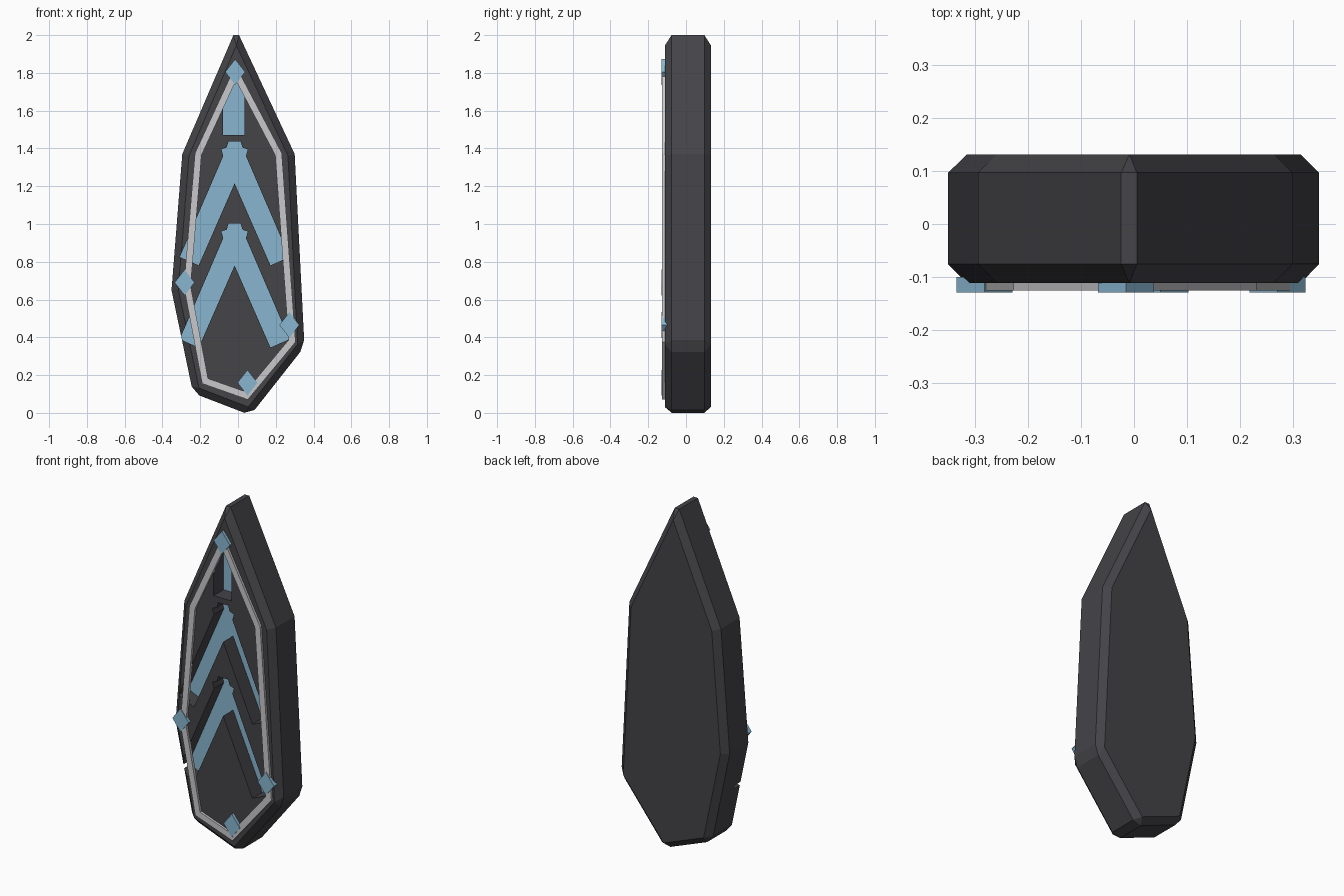
import bpy, bmesh
from mathutils import Vector

if "Cube" in bpy.data.objects:
    bpy.data.objects.remove(bpy.data.objects["Cube"], do_unlink=True)


def material(name, rgb):
    m = bpy.data.materials.new(name)
    m.use_nodes = True
    m.diffuse_color = (*rgb, 1)
    m.node_tree.nodes["Principled BSDF"].inputs["Base Color"].default_value = (*rgb, 1)
    return m


charcoal = material("charcoal", (0.058, 0.056, 0.064))
ice_blue = material("ice_blue", (0.25, 0.47, 0.63))
silver = material("silver", (0.58, 0.57, 0.59))


def inset(poly, d):
    """Mitred inset of a clockwise (x, z) outline."""
    out = []
    for i, p in enumerate(poly):
        p = Vector(p)
        a = (p - Vector(poly[i - 1])).normalized()
        b = (Vector(poly[(i + 1) % len(poly)]) - p).normalized()
        na, nb = Vector((a.y, -a.x)), Vector((b.y, -b.x))
        out.append(p + (na + nb) * d / (1 + na.dot(nb)))
    return out


def chamfer(poly, cuts):
    """Replace each corner by two points moved along its edges."""
    out = []
    for i, p in enumerate(poly):
        p = Vector(p)
        for q in (poly[i - 1], poly[(i + 1) % len(poly)]):
            out.append(p + (Vector(q) - p).normalized() * cuts[i])
    return out


def loft(name, loops, mats, caps=True):
    """Join (outline, y) loops; without caps the last loop closes on the first."""
    bm = bmesh.new()
    rings = [[bm.verts.new((p[0], y, p[1])) for p in poly] for poly, y in loops]
    n = len(rings[0])
    pairs = list(zip(rings, rings[1:]))
    if caps:
        bm.faces.new(rings[0])
        bm.faces.new(rings[-1])
    else:
        pairs.append((rings[-1], rings[0]))
    for r, s in pairs:
        for i in range(n):
            j = (i + 1) % n
            bm.faces.new((r[i], r[j], s[j], s[i]))
    bmesh.ops.remove_doubles(bm, verts=bm.verts, dist=1e-5)
    bmesh.ops.recalc_face_normals(bm, faces=bm.faces)
    me = bpy.data.meshes.new(name)
    bm.to_mesh(me)
    bm.free()
    for m in mats:
        me.materials.append(m)
    ob = bpy.data.objects.new(name, me)
    bpy.context.collection.objects.link(ob)
    return ob


# Bevelled slab body
outline = [(-0.01, 2.033), (0.3, 1.37), (0.352, 0.351), (0.066, -0.012),
           (-0.238, 0.105), (-0.352, 0.65), (-0.295, 1.37)]
rim = chamfer(outline, [0.036, 0, 0.035, 0.035, 0.035, 0, 0])
face = [p for p in inset(outline, 0.036) for _ in range(2)]
body = loft("body", [(face, -0.112), (rim, -0.076), (rim, 0.097), (face, 0.132)],
            [charcoal, ice_blue])

# Recessed chevrons and upper slot
FLOOR = -0.02
half = [(0.032, 0.222), (0.042, 0.19), (0.07, 0.18), (0.06, 0.145),
        (0.29, -0.39), (0.19, -0.434)]


def chevron(cx, cz):
    right = [(cx + x, cz + z) for x, z in half]
    left = [(cx - x, cz + z) for x, z in reversed(half)]
    return right + [(cx, cz)] + left


slot = [(-0.08, 1.47), (-0.08, 1.68), (-0.02, 1.8), (0.035, 1.68), (0.035, 1.47)]
bpy.context.view_layer.objects.active = body
for name, poly in (("upper_chevron_cutter", chevron(-0.018, 1.215)),
                   ("lower_chevron_cutter", chevron(-0.018, 0.78)),
                   ("slot_cutter", slot)):
    cutter = loft(name, [(poly, -0.3), (poly, FLOOR)], [charcoal])
    cutter.hide_render = True
    mod = body.modifiers.new(name, 'BOOLEAN')
    mod.operation = 'DIFFERENCE'
    mod.solver = 'EXACT'
    mod.object = cutter
    bpy.ops.object.modifier_apply(modifier=mod.name)
    bpy.data.objects.remove(cutter, do_unlink=True)

# Groove floors are blue, everything else charcoal
for f in body.data.polygons:
    f.material_index = int(f.normal.y < -0.9 and abs(f.center.y - FLOOR) < 0.005)

# Raised silver trim
trim = [(-0.013, 1.84), (0.232, 1.375), (0.305, 0.375), (0.052, 0.07),
        (-0.19, 0.155), (-0.287, 0.67), (-0.228, 1.375)]
inner = inset(trim, 0.036)
loft("trim", [(trim, -0.108), (trim, -0.126), (inner, -0.126), (inner, -0.108)],
     [silver], caps=False)

# Diamond studs
for name, cx, cz in (("top_stud", -0.015, 1.805), ("right_stud", -0.283, 0.69),
                     ("left_stud", 0.272, 0.465), ("bottom_stud", 0.05, 0.16)):
    diamond = [(cx, cz + 0.068), (cx + 0.053, cz), (cx, cz - 0.068), (cx - 0.053, cz)]
    loft(name, [(diamond, -0.13), (diamond, -0.1)], [ice_blue])
